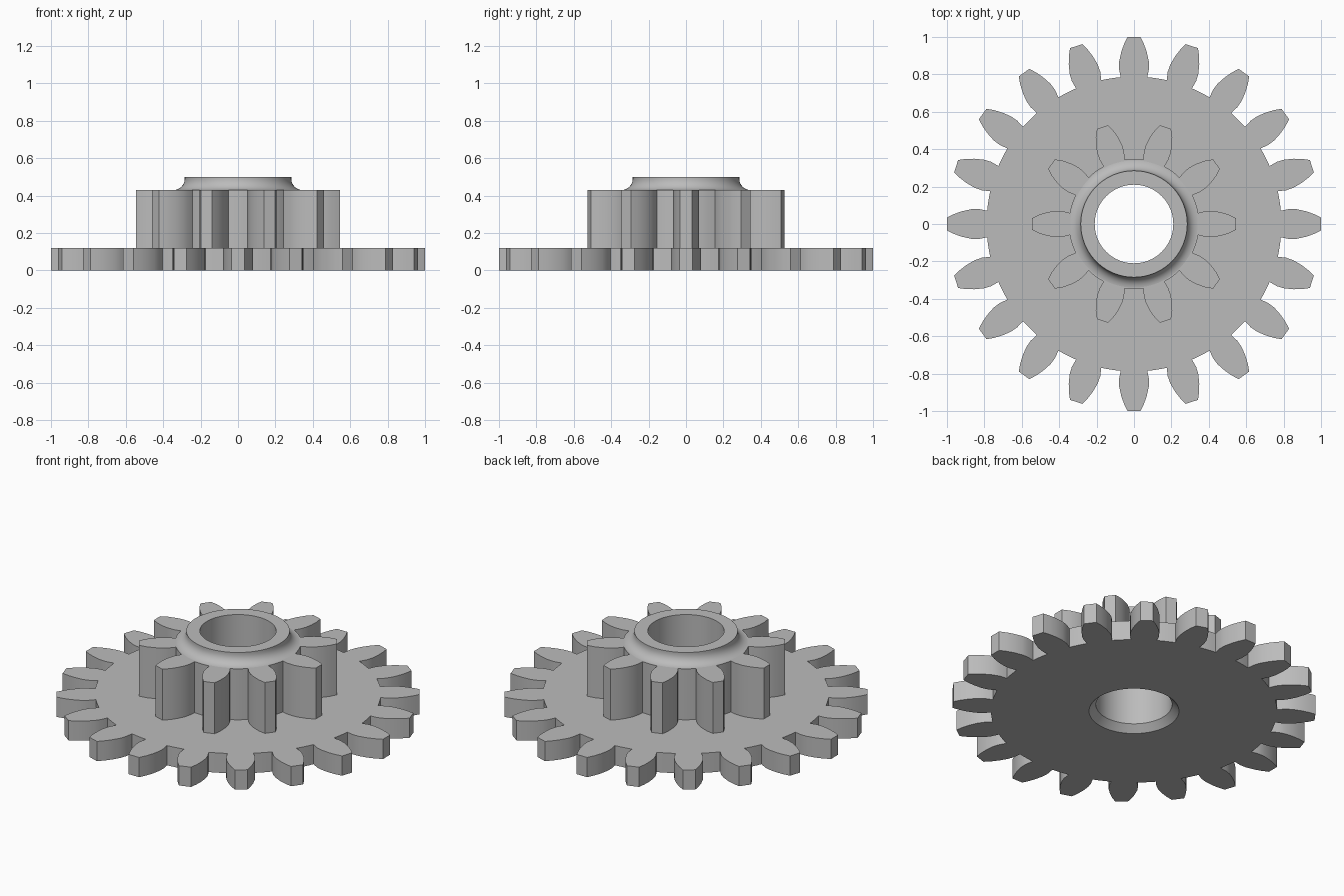
import bpy, bmesh, math
from mathutils import Vector

if "Cube" in bpy.data.objects:
    bpy.data.objects.remove(bpy.data.objects["Cube"])

SEGMENTS = 96
WHEEL_TOP, PINION_TOP, HUB_TOP = 0.12, 0.43, 0.50
BORE, CHAMFER_R, CHAMFER_H = 0.21, 0.248, 0.04
COLLAR_R, FILLET = 0.285, 0.06

grey = bpy.data.materials.new("plain grey")
grey.use_nodes = True
grey.diffuse_color = (0.5, 0.5, 0.5, 1)
grey.node_tree.nodes["Principled BSDF"].inputs["Base Color"].default_value = (0.5, 0.5, 0.5, 1)


def circle(radius):
    return [(radius * math.cos(a), radius * math.sin(a))
            for a in (math.tau * i / SEGMENTS for i in range(SEGMENTS))]


def gear_outline(teeth, flank):
    """Counter-clockwise outline; flank holds (radius, half width) from root to tip."""
    tooth = [(r, -w) for r, w in flank] + [(r, w) for r, w in reversed(flank)]
    root = math.hypot(*flank[0])
    root_half = math.atan2(flank[0][1], flank[0][0])
    pitch = math.tau / teeth
    points = []
    for i in range(teeth):
        a = i * pitch
        points += [(x * math.cos(a) - y * math.sin(a),
                    x * math.sin(a) + y * math.cos(a)) for x, y in tooth]
        # rounded valley floor up to the next tooth
        for t in (0.25, 0.5, 0.75):
            v = a + root_half + t * (pitch - 2 * root_half)
            points.append((root * math.cos(v), root * math.sin(v)))
    return points


def add_loop(bm, points, z):
    return [bm.verts.new((x, y, z)) for x, y in points]


def add_wall(bm, lower, upper):
    n = len(lower)
    for i in range(n):
        j = (i + 1) % n
        bm.faces.new((lower[i], lower[j], upper[j], upper[i]))


def add_annulus(bm, outer, inner, up):
    """Flat face between two loops, facing up (1) or down (-1)."""
    edges = []
    for loop in (outer, inner):
        for i, v in enumerate(loop):
            w = loop[(i + 1) % len(loop)]
            edges.append(bm.edges.get((v, w)) or bm.edges.new((v, w)))
    made = bmesh.ops.triangle_fill(bm, use_beauty=True, use_dissolve=False,
                                   edges=edges, normal=Vector((0, 0, up)))
    for f in made["geom"]:
        if isinstance(f, bmesh.types.BMFace):
            f.normal_update()
            if f.normal.z * up < 0:
                f.normal_flip()


def finish(bm, name):
    mesh = bpy.data.meshes.new(name)
    bm.to_mesh(mesh)
    bm.free()
    mesh.materials.append(grey)
    obj = bpy.data.objects.new(name, mesh)
    bpy.context.collection.objects.link(obj)
    bpy.ops.object.select_all(action="DESELECT")
    obj.select_set(True)
    bpy.context.view_layer.objects.active = obj
    bpy.ops.object.shade_smooth_by_angle(angle=math.radians(30))


wheel_outline = gear_outline(20, [(0.785, 0.071), (0.83, 0.08), (0.87, 0.079),
                                  (0.92, 0.068), (0.96, 0.054), (1.0, 0.035)])
pinion_outline = gear_outline(10, [(0.343, 0.059), (0.38, 0.068), (0.42, 0.07),
                                   (0.46, 0.064), (0.505, 0.051), (0.545, 0.031)])

# Large wheel: underside, toothed rim and the step around the pinion
bm = bmesh.new()
low = add_loop(bm, wheel_outline, 0)
high = add_loop(bm, wheel_outline, WHEEL_TOP)
add_wall(bm, low, high)
add_annulus(bm, low, add_loop(bm, circle(CHAMFER_R), 0), -1)
add_annulus(bm, high, add_loop(bm, pinion_outline, WHEEL_TOP), 1)
finish(bm, "large_wheel")

# Pinion: tall teeth and the top face around the collar
bm = bmesh.new()
low = add_loop(bm, pinion_outline, WHEEL_TOP)
high = add_loop(bm, pinion_outline, PINION_TOP)
add_wall(bm, low, high)
add_annulus(bm, high, add_loop(bm, circle(COLLAR_R + FILLET - 0.005), PINION_TOP), 1)
finish(bm, "pinion")

# Hub: filleted collar, top rim, bore and bottom chamfer, turned as one profile
profile = [(COLLAR_R + FILLET - 0.005, PINION_TOP)]
for i in range(1, 9):
    a = math.pi / 2 * i / 8
    profile.append((COLLAR_R + FILLET * (1 - math.sin(a)),
                    PINION_TOP + FILLET * (1 - math.cos(a))))
profile += [(COLLAR_R, HUB_TOP), (BORE, HUB_TOP), (BORE, CHAMFER_H), (CHAMFER_R, 0)]
bm = bmesh.new()
rings = [add_loop(bm, circle(r), z) for r, z in profile]
for lower, upper in zip(rings, rings[1:]):
    add_wall(bm, lower, upper)
finish(bm, "hub")
